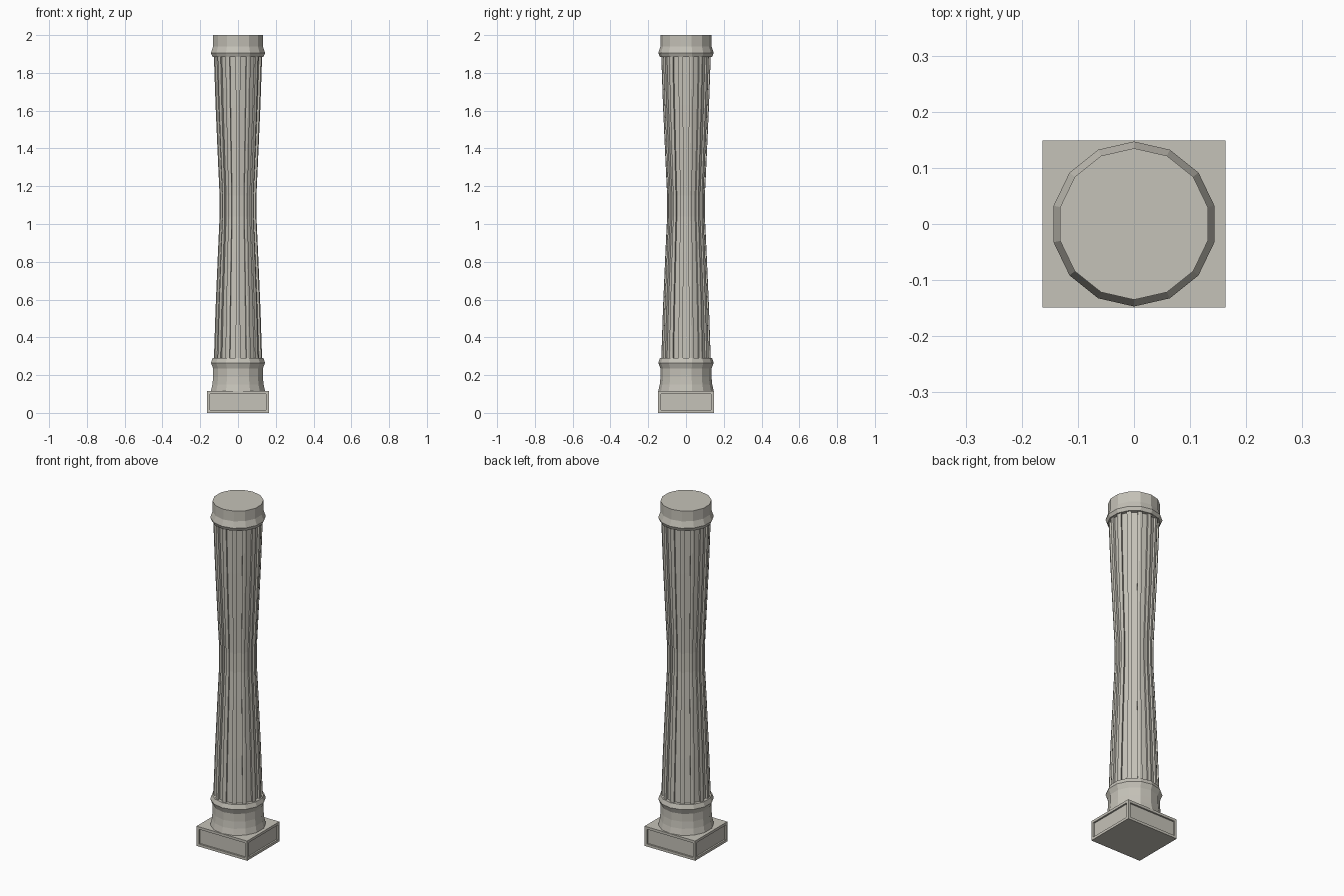
import bpy, bmesh
from math import sin, cos, pi
from mathutils import Vector

SIDES = 14

default = bpy.data.objects.get("Cube")
if default:
    bpy.data.objects.remove(default, do_unlink=True)

stone = bpy.data.materials.new("warm_grey_stone")
stone.use_nodes = True
colour = (0.56, 0.54, 0.48, 1)
stone.diffuse_color = colour
stone.node_tree.nodes["Principled BSDF"].inputs["Base Color"].default_value = colour


def finish(bm, name):
    bmesh.ops.recalc_face_normals(bm, faces=bm.faces[:])
    mesh = bpy.data.meshes.new(name)
    bm.to_mesh(mesh)
    bm.free()
    mesh.materials.append(stone)
    obj = bpy.data.objects.new(name, mesh)
    bpy.context.collection.objects.link(obj)
    return obj


def corner(i, radius):
    # Corners point straight at the front and back
    a = pi / 2 + 2 * pi * i / SIDES
    return Vector((radius * cos(a), radius * sin(a), 0))


def plain_section(radius):
    return [corner(i, radius) for i in range(SIDES)]


def fluted_section(radius, rib=0.22, depth=0.012):
    # Each side of the polygon gets a flat-bottomed groove
    pts = []
    for i in range(SIDES):
        a, b = corner(i, radius), corner(i + 1, radius)
        inward = -(a + b).normalized() * depth
        left, right = a.lerp(b, rib), a.lerp(b, 1 - rib)
        pts += [a, left, left + inward, right + inward, right]
    return pts


def loft(name, profile, section):
    bm = bmesh.new()
    rings = [[bm.verts.new((p.x, p.y, z)) for p in section(r)] for r, z in profile]
    n = len(rings[0])
    for low, high in zip(rings, rings[1:]):
        for i in range(n):
            j = (i + 1) % n
            bm.faces.new((low[i], low[j], high[j], high[i]))
    bm.faces.new(rings[0][::-1])
    bm.faces.new(rings[-1])
    return finish(bm, name)


# Rectangular plinth with a sunken panel on each side
bm = bmesh.new()
bmesh.ops.create_cube(bm, size=1)
for v in bm.verts:
    v.co = Vector((v.co.x * 0.326, v.co.y * 0.297, (v.co.z + 0.5) * 0.115))
for face in [f for f in bm.faces if abs(f.normal.z) < 0.5]:
    normal = face.normal.copy()
    bmesh.ops.inset_individual(bm, faces=[face], thickness=0.021)
    bmesh.ops.inset_individual(bm, faces=[face], thickness=0.0005)
    bmesh.ops.translate(bm, verts=face.verts[:], vec=normal * -0.009)
finish(bm, "plinth")

# Flared foot with a collar
loft("base_moulding", [(0.147, 0.115), (0.139, 0.15), (0.135, 0.19), (0.135, 0.235),
                       (0.147, 0.265), (0.138, 0.29)], plain_section)

# Waisted fluted shaft
loft("fluted_shaft", [(0.131, 0.28), (0.122, 0.55), (0.109, 0.85), (0.1, 1.04),
                      (0.1, 1.15), (0.109, 1.34), (0.122, 1.63), (0.131, 1.89)],
     fluted_section)

# Collar and flat-topped drum
loft("capital", [(0.138, 1.885), (0.147, 1.905), (0.135, 1.94), (0.135, 2.0)],
     plain_section)
